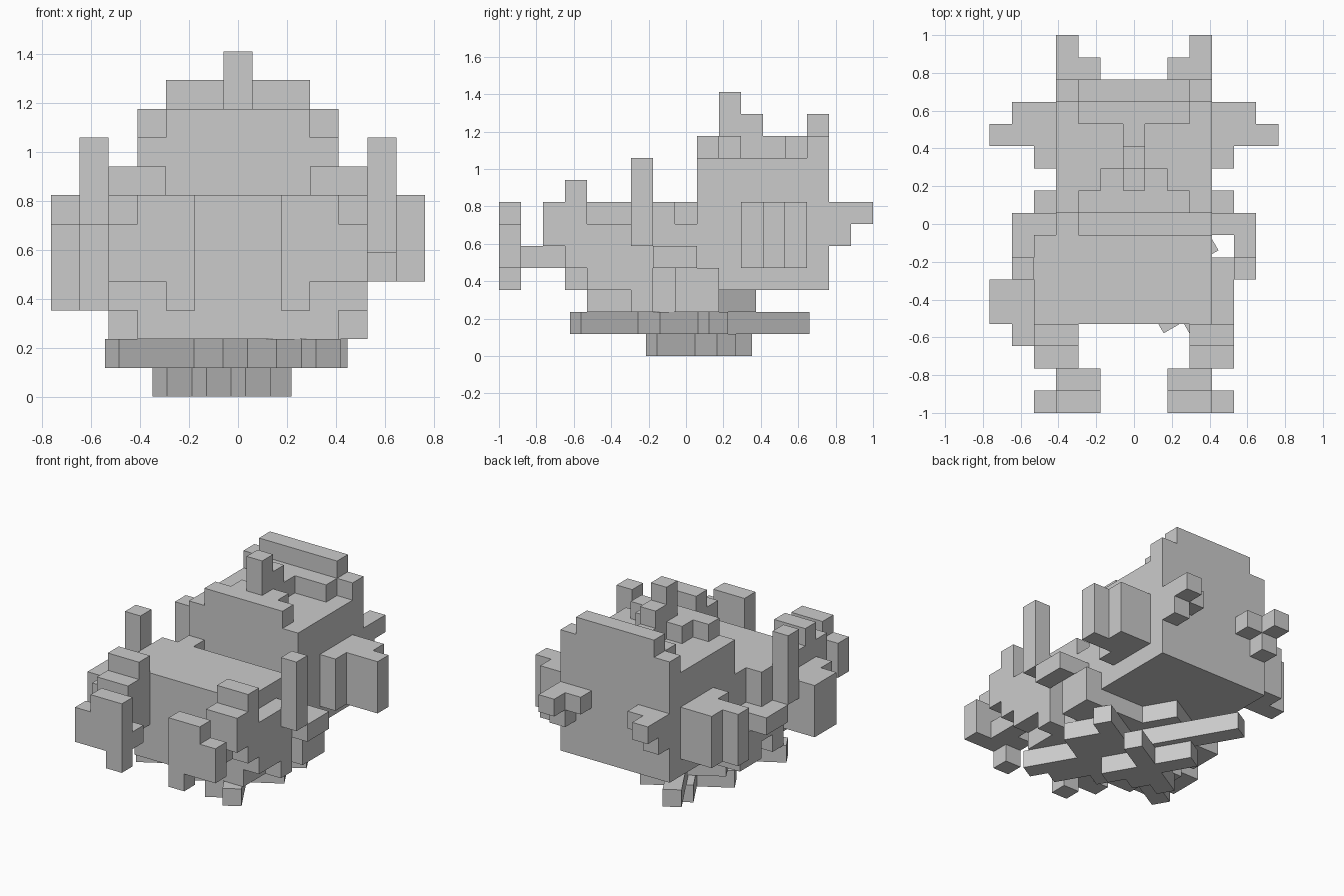
import bpy, bmesh, math
from mathutils import Matrix, Vector

if "Cube" in bpy.data.objects:
    bpy.data.objects.remove(bpy.data.objects["Cube"], do_unlink=True)

U = 2 / 17  # size of one block

grey = bpy.data.materials.new("plain grey")
grey.use_nodes = True
grey.diffuse_color = (0.6, 0.6, 0.6, 1)
grey.node_tree.nodes["Principled BSDF"].inputs["Base Color"].default_value = (0.6, 0.6, 0.6, 1)


def add_box(bm, lo, hi, turn=None):
    """Add an axis-aligned box between two corners, optionally transformed."""
    lo, hi = Vector(lo), Vector(hi)
    m = Matrix.Translation((lo + hi) / 2) @ Matrix.Diagonal((*(hi - lo), 1))
    bmesh.ops.create_cube(bm, size=1, matrix=(turn @ m) if turn else m)


def finish(name, bm):
    mesh = bpy.data.meshes.new(name)
    bm.to_mesh(mesh)
    bm.free()
    mesh.materials.append(grey)
    bpy.context.collection.objects.link(bpy.data.objects.new(name, mesh))


def blocks(name, runs, side=1):
    """Each run is the first and last block along x, y and z, both included."""
    bm = bmesh.new()
    for x0, x1, y0, y1, z0, z1 in runs:
        if side < 0:
            x0, x1 = -x1, -x0
        add_box(bm, ((x0 - .5) * U, y0 * U - 1, z0 * U),
                ((x1 + .5) * U, (y1 + 1) * U - 1, (z1 + 1) * U))
    finish(name, bm)


def turned(name, centre, z, plates):
    """A layer turned about z; each plate is x0, x1, y0, y1 in blocks."""
    bm = bmesh.new()
    turn = Matrix.Translation((*centre, 0)) @ Matrix.Rotation(math.radians(30), 4, "Z")
    for x0, x1, y0, y1 in plates:
        add_box(bm, (x0 * U, y0 * U, z * U), (x1 * U, y1 * U, (z + 1) * U), turn)
    finish(name, bm)


# Body, with a dip where it meets the rear block
blocks("body", [(-3, 3, 4, 7, 2, 6), (-3, 3, 8, 9, 2, 5),
                (-3, -3, 8, 8, 6, 6)])
blocks("rear_block", [(-3, 3, 9, 14, 3, 8)])

# Raised trim on the rear block
blocks("back_ridge", [(-3, 3, 14, 14, 9, 9), (-2, 2, 14, 14, 10, 10),
                      (-2, 2, 13, 13, 9, 9)])
blocks("front_ridge", [(-2, 2, 9, 9, 9, 9)])
blocks("top_fin", [(-1, 1, 10, 10, 9, 9), (0, 0, 11, 12, 9, 9),
                   (0, 0, 10, 11, 10, 10), (0, 0, 10, 10, 11, 11)])

# Paired parts
for side, word in ((1, "left"), (-1, "right")):
    blocks(word + "_claw", [(2, 2, 0, 0, 3, 6), (3, 3, 0, 0, 4, 6),
                            (4, 4, 0, 0, 4, 5), (2, 3, 1, 1, 4, 4)], side)
    blocks(word + "_arm", [(3, 3, 2, 2, 4, 6), (4, 4, 2, 2, 5, 6),
                           (3, 4, 3, 3, 4, 7)], side)
    blocks(word + "_flank", [(4, 4, 4, 5, 3, 5), (4, 4, 6, 6, 2, 5),
                             (4, 4, 8, 9, 2, 3), (4, 4, 8, 8, 4, 4)], side)
    blocks(word + "_post", [(5, 5, 6, 6, 5, 8), (5, 5, 7, 8, 4, 4)], side)
    blocks(word + "_side_fin", [(4, 4, 11, 13, 4, 6), (5, 5, 12, 13, 4, 6),
                                (6, 6, 12, 12, 4, 6)], side)
    blocks(word + "_tail", [(2, 3, 15, 15, 6, 6), (3, 3, 15, 15, 5, 5),
                            (3, 3, 16, 16, 6, 6)], side)

# Bulkier right side
blocks("right_shoulder", [(-4, -4, 4, 7, 3, 6), (-5, -5, 3, 5, 3, 5),
                          (-6, -6, 4, 5, 3, 5)])

# Turned layers under the body: a long bar, a cross bar and stepped corners
turned("base_bottom", (-.065, .07), 0,
       [(-2.5, 2.5, -.5, .5), (-.5, .5, -2.5, 2.5), (-1.5, -.5, -1.5, -.5)])
turned("base_middle", (-.035, -.01), 1,
       [(0, 1, -6, 6), (-5, 4, -1, 0), (1, 3, -3, -1),
        (-2, 0, -3, 2), (-1, 0, -5, -3)])
turned("base_top", (-.04, .03), 2, [(-1.5, 1.5, -2.5, 2.5)])
